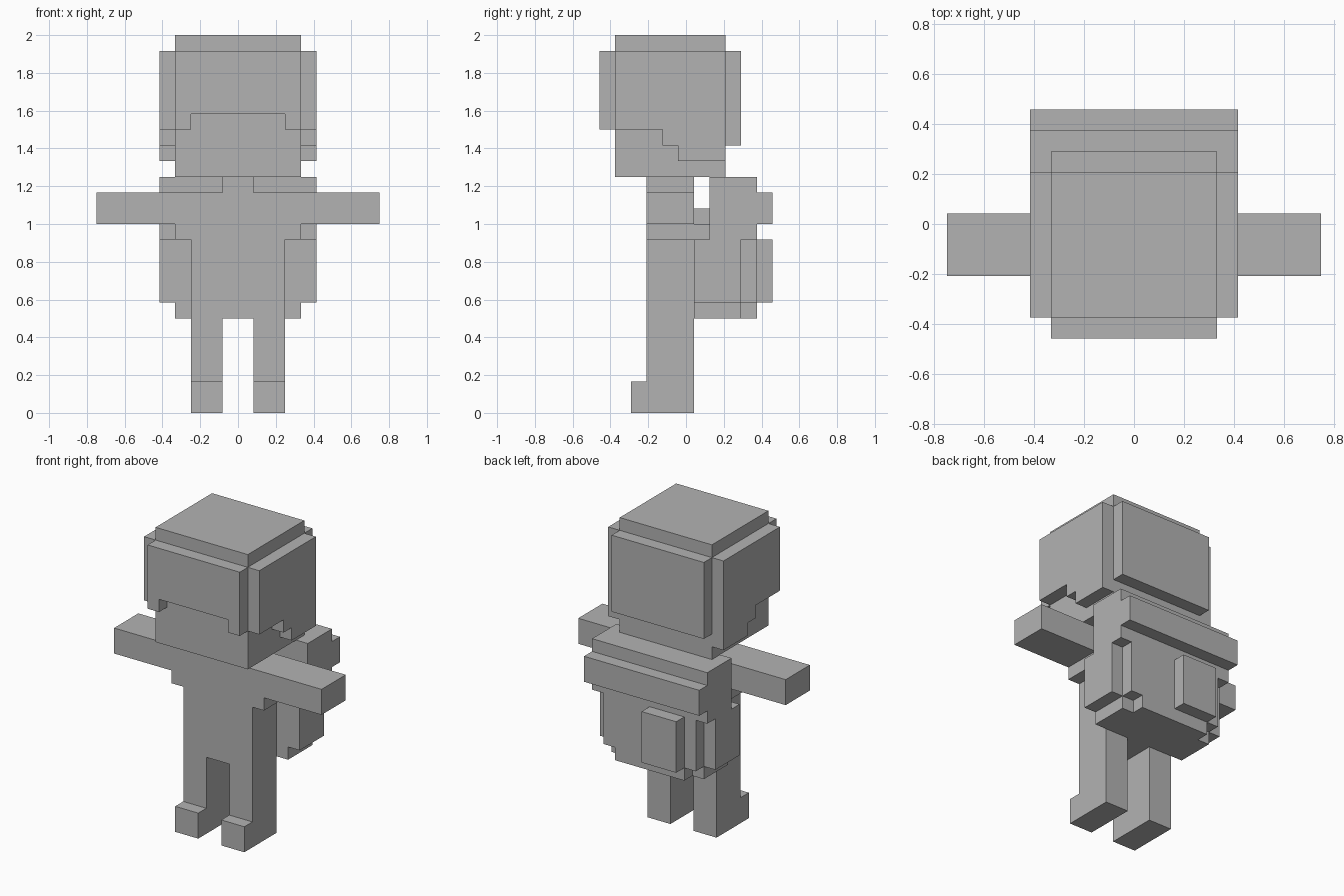
import bpy
import bmesh
from mathutils import Vector

UNIT = 1 / 12  # one block of the model

cube = bpy.data.objects.get("Cube")
if cube:
    bpy.data.objects.remove(cube, do_unlink=True)

grey = bpy.data.materials.new("plain_grey")
grey.use_nodes = True
colour = (0.45, 0.45, 0.45, 1)
grey.diffuse_color = colour
grey.node_tree.nodes["Principled BSDF"].inputs["Base Color"].default_value = colour


def prism(name, profile, start, end, axis="y"):
    """Extrude a profile of (x, z) along y, or of (y, z) along x."""
    def place(p, depth):
        point = (p[0], depth, p[1]) if axis == "y" else (depth, p[0], p[1])
        return Vector(point) * UNIT

    bm = bmesh.new()
    face = bm.faces.new([bm.verts.new(place(p, start)) for p in profile])
    side = bmesh.ops.extrude_face_region(bm, geom=[face])
    moved = [v for v in side["geom"] if isinstance(v, bmesh.types.BMVert)]
    bmesh.ops.translate(bm, verts=moved, vec=place((0, 0), end) - place((0, 0), start))
    if face.is_valid and not any(len(e.link_faces) == 1 for e in bm.edges):
        pass
    else:
        bmesh.ops.holes_fill(bm, edges=[e for e in bm.edges if e.is_boundary])
    bmesh.ops.recalc_face_normals(bm, faces=bm.faces)
    mesh = bpy.data.meshes.new(name)
    bm.to_mesh(mesh)
    bm.free()
    mesh.materials.append(grey)
    obj = bpy.data.objects.new(name, mesh)
    bpy.context.collection.objects.link(obj)
    return obj


def box(name, x, y, z):
    profile = [(x[0], z[0]), (x[1], z[0]), (x[1], z[1]), (x[0], z[1])]
    return prism(name, profile, *y)


def mirrored(half):
    """Close a right-hand outline with its mirror image."""
    return half + [(-x, z) for x, z in reversed(half)]


# Body with legs, outstretched arms and neck in one outline
body = [(1, 6), (1, 0), (3, 0), (3, 11), (4, 11), (4, 12),
        (9, 12), (9, 14), (1, 14), (1, 15)]
prism("body", mirrored(body), -2.5, 0.5)

# Head
box("head", (-4, 4), (-4.5, 2.5), (15, 24))

# Hair: fringe, back and stepped sides
fringe = [(3, 19), (3, 18), (4, 18), (4, 23)]
prism("hair_fringe", mirrored(fringe), -5.5, -4.5)
box("hair_back", (-4, 4), (2.5, 3.5), (17, 23))
hair_side = [(-4.5, 18), (-1.5, 18), (-1.5, 17), (-0.5, 17), (-0.5, 16),
             (2.5, 16), (2.5, 23), (-4.5, 23)]

# Paired parts
for label, s in (("left", 1), ("right", -1)):
    prism(label + "_hair", hair_side, 4 * s, 5 * s, axis="x")
    box(label + "_toe", (s, 3 * s), (-3.5, -2.5), (0, 2))

# Backpack straps
straps = [(4, 11), (4, 12), (3, 12), (3, 13)]
prism("backpack_straps", mirrored(straps), 0.5, 1.5)

# Backpack
box("backpack_top", (-5, 5), (1.5, 4.5), (11, 15))
box("backpack_flap", (-5, 5), (4.5, 5.5), (12, 14))
lower = [(4, 6), (4, 7), (5, 7), (5, 11)]
prism("backpack_lower", mirrored(lower), 0.5, 3.5)
prism("backpack_rear", mirrored([(x - 1, z) for x, z in lower]), 3.5, 4.5)
box("backpack_pocket", (-3, 0), (4.5, 5.5), (7, 11))
